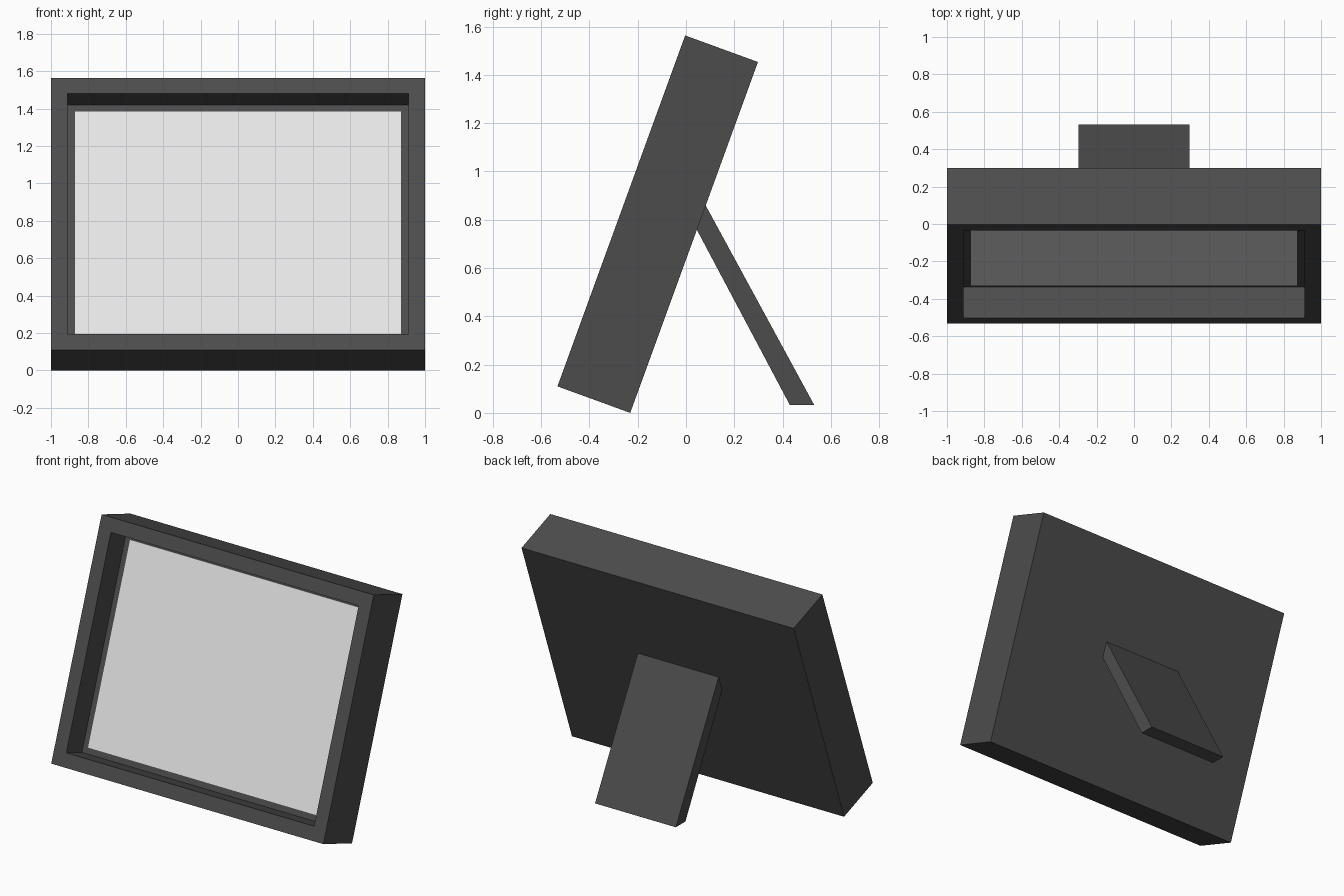
import bpy, bmesh, math
from mathutils import Matrix, Vector

if "Cube" in bpy.data.objects:
    bpy.data.objects.remove(bpy.data.objects["Cube"])

TILT = math.radians(20)
H, T, BORDER, DEPTH = 1.547, 0.321, 0.126, 0.167
LEAN = Matrix.Translation((0, -0.231, 0)) @ Matrix.Rotation(-TILT, 4, 'X')


def material(name, v):
    m = bpy.data.materials.new(name)
    m.diffuse_color = (v, v, v, 1)
    m.use_nodes = True
    m.node_tree.nodes["Principled BSDF"].inputs["Base Color"].default_value = m.diffuse_color
    return m


dark = material("charcoal", 0.073)
light = material("pale_grey", 0.8)


def add_object(name, bm, mat):
    bmesh.ops.recalc_face_normals(bm, faces=bm.faces)
    mesh = bpy.data.meshes.new(name)
    bm.to_mesh(mesh)
    bm.free()
    mesh.materials.append(mat)
    ob = bpy.data.objects.new(name, mesh)
    bpy.context.collection.objects.link(ob)
    return ob


def box(size, centre):
    bm = bmesh.new()
    bmesh.ops.create_cube(bm, size=1)
    bmesh.ops.scale(bm, vec=size, verts=bm.verts)
    bmesh.ops.translate(bm, vec=centre, verts=bm.verts)
    return bm


# Leaning frame with a recessed front opening
bm = box((2, T, H), (0, -T / 2, H / 2))
bm.normal_update()
front = min(bm.faces, key=lambda f: f.calc_center_median().y)
bmesh.ops.inset_region(bm, faces=[front], thickness=BORDER)
floor = bmesh.ops.extrude_face_region(bm, geom=[front])["geom"]
bmesh.ops.translate(bm, vec=(0, DEPTH + 0.008, 0),
                    verts=[g for g in floor if isinstance(g, bmesh.types.BMVert)])
if front.is_valid:
    bmesh.ops.delete(bm, geom=[front], context='FACES_ONLY')
add_object("frame", bm, dark).matrix_world = LEAN

# Picture panel at the bottom of the recess
bm = box((2 - 2 * BORDER, 0.008, H - 2 * BORDER), (0, -T + DEPTH + 0.004, H / 2))
add_object("picture_panel", bm, light).matrix_world = LEAN

# Rear prop leg: side profile (y, z) extruded across x
bm = bmesh.new()
profile = [(0.078, 0.866), (0.041, 0.766), (0.43, 0.033), (0.531, 0.033)]
face = bm.faces.new([bm.verts.new((-0.297, y, z)) for y, z in profile])
geom = bmesh.ops.extrude_face_region(bm, geom=[face])["geom"]
bmesh.ops.translate(bm, vec=(0.594, 0, 0),
                    verts=[g for g in geom if isinstance(g, bmesh.types.BMVert)])
add_object("prop_leg", bm, dark)
